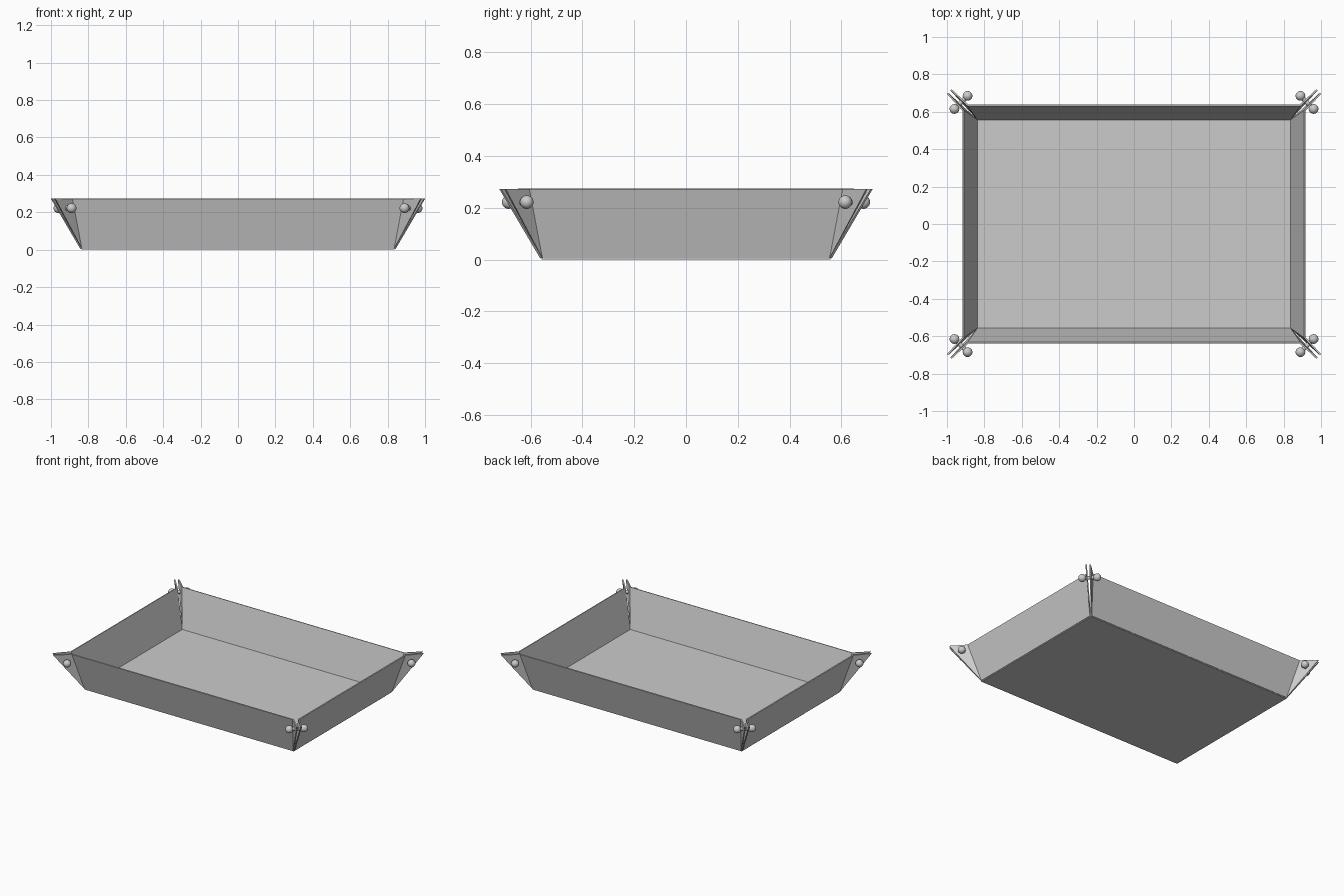
import bpy
from mathutils import Vector

if "Cube" in bpy.data.objects:
    bpy.data.objects.remove(bpy.data.objects["Cube"])

THICK = 0.009
RIM = 0.273


def sheet(name, verts, faces):
    # thin folded panel given real thickness
    me = bpy.data.meshes.new(name)
    me.from_pydata(verts, [], faces)
    ob = bpy.data.objects.new(name, me)
    bpy.context.collection.objects.link(ob)
    mod = ob.modifiers.new("thickness", 'SOLIDIFY')
    mod.thickness = THICK
    mod.offset = 0
    return ob


def wall(name, base, fold, tip, along_x, side):
    # leaning wall with a bent triangular flap at each end
    # points are (distance along wall, distance outward, height)
    pts = []
    for s in (-1, 1):
        for a, o, z in (base, fold, tip):
            a, o = a * s, o * side
            pts.append((a, o, z) if along_x else (o, a, z))
    faces = [(0, 3, 4, 1), (0, 1, 2), (3, 5, 4)]
    if along_x == (side > 0):
        faces = [f[::-1] for f in faces]
    return sheet(name, pts, faces)


# flat floor
bpy.ops.mesh.primitive_cube_add(size=1, location=(0, 0, 0.005))
floor = bpy.context.object
floor.name = "floor"
floor.scale = (1.676, 1.118, 0.01)

# four walls
for side, n in ((-1, "front_wall"), (1, "back_wall")):
    wall(n, (0.835, 0.559, 0.006), (0.887, 0.634, RIM), (0.979, 0.718, RIM), True, side)
for side, n in ((-1, "left_wall"), (1, "right_wall")):
    wall(n, (0.555, 0.839, 0.006), (0.607, 0.914, RIM), (0.699, 0.997, RIM), False, side)

# snap studs: a ball each side of the paired flaps, joined by a short pin
for sx in (-1, 1):
    for sy in (-1, 1):
        a = Vector((0.89 * sx, 0.685 * sy, 0.222))
        b = Vector((0.96 * sx, 0.615 * sy, 0.222))
        for p, n in ((a, "snap_cap"), (b, "snap_cap")):
            bpy.ops.mesh.primitive_uv_sphere_add(segments=24, ring_count=16, radius=0.026, location=p)
            bpy.context.object.name = n
            bpy.ops.object.shade_smooth()
        bpy.ops.mesh.primitive_cylinder_add(vertices=16, radius=0.012, depth=(b - a).length, location=(a + b) / 2)
        pin = bpy.context.object
        pin.name = "snap_pin"
        pin.rotation_euler = (b - a).to_track_quat('Z', 'Y').to_euler()
        bpy.ops.object.shade_smooth_by_angle()
